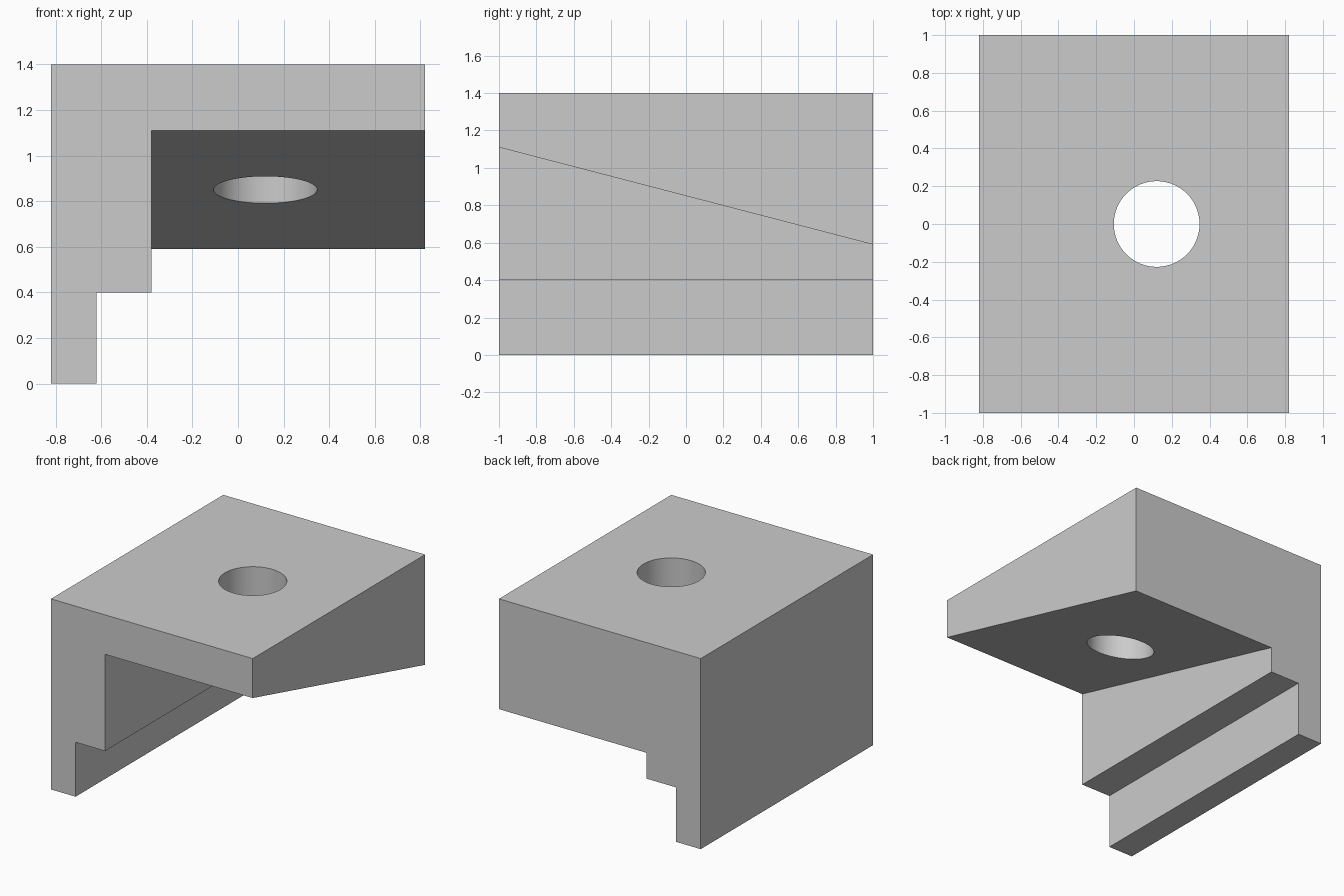
import bpy, bmesh, math

cube = bpy.data.objects.get("Cube")
if cube:
    bpy.data.objects.remove(cube, do_unlink=True)

# Single grey material
grey = bpy.data.materials.new("plain_grey")
grey.use_nodes = True
colour = (0.6, 0.6, 0.6, 1.0)
grey.diffuse_color = colour
grey.node_tree.nodes["Principled BSDF"].inputs["Base Color"].default_value = colour


def profile(slab_underside):
    """Stepped wall and top slab cross-section as (x, z) points."""
    s = slab_underside
    return [(-0.82, 0), (-0.62, 0), (-0.62, 0.4), (-0.38, 0.4),
            (-0.38, s), (0.82, s), (0.82, 1.4), (-0.82, 1.4)]


# Bracket body: the profile lofted front to back, slab thickening to the rear
bm = bmesh.new()
front = [bm.verts.new((x, -1, z)) for x, z in profile(1.11)]
back = [bm.verts.new((x, 1, z)) for x, z in profile(0.59)]
bm.faces.new(front)
bm.faces.new(back[::-1])
for i in range(len(front)):
    j = (i + 1) % len(front)
    bm.faces.new((front[i], back[i], back[j], front[j]))
bmesh.ops.recalc_face_normals(bm, faces=bm.faces)
mesh = bpy.data.meshes.new("bracket_body")
bm.to_mesh(mesh)
bm.free()
mesh.materials.append(grey)
body = bpy.data.objects.new("bracket_body", mesh)
bpy.context.collection.objects.link(body)

# Vertical through hole in the slab
bpy.ops.mesh.primitive_cylinder_add(vertices=64, radius=0.227, depth=1.4,
                                    location=(0.12, 0, 1.0))
cutter = bpy.context.object
cutter.name = "hole_cutter"
cutter.hide_render = True
cutter.data.materials.append(grey)
hole = body.modifiers.new("through_hole", 'BOOLEAN')
hole.operation = 'DIFFERENCE'
hole.solver = 'EXACT'
hole.object = cutter

bpy.ops.object.select_all(action='DESELECT')
body.select_set(True)
bpy.context.view_layer.objects.active = body
bpy.ops.object.modifier_apply(modifier=hole.name)
bpy.data.objects.remove(cutter, do_unlink=True)

# Smooth hole wall, sharp edges elsewhere
bpy.ops.object.shade_smooth_by_angle(angle=math.radians(30))
